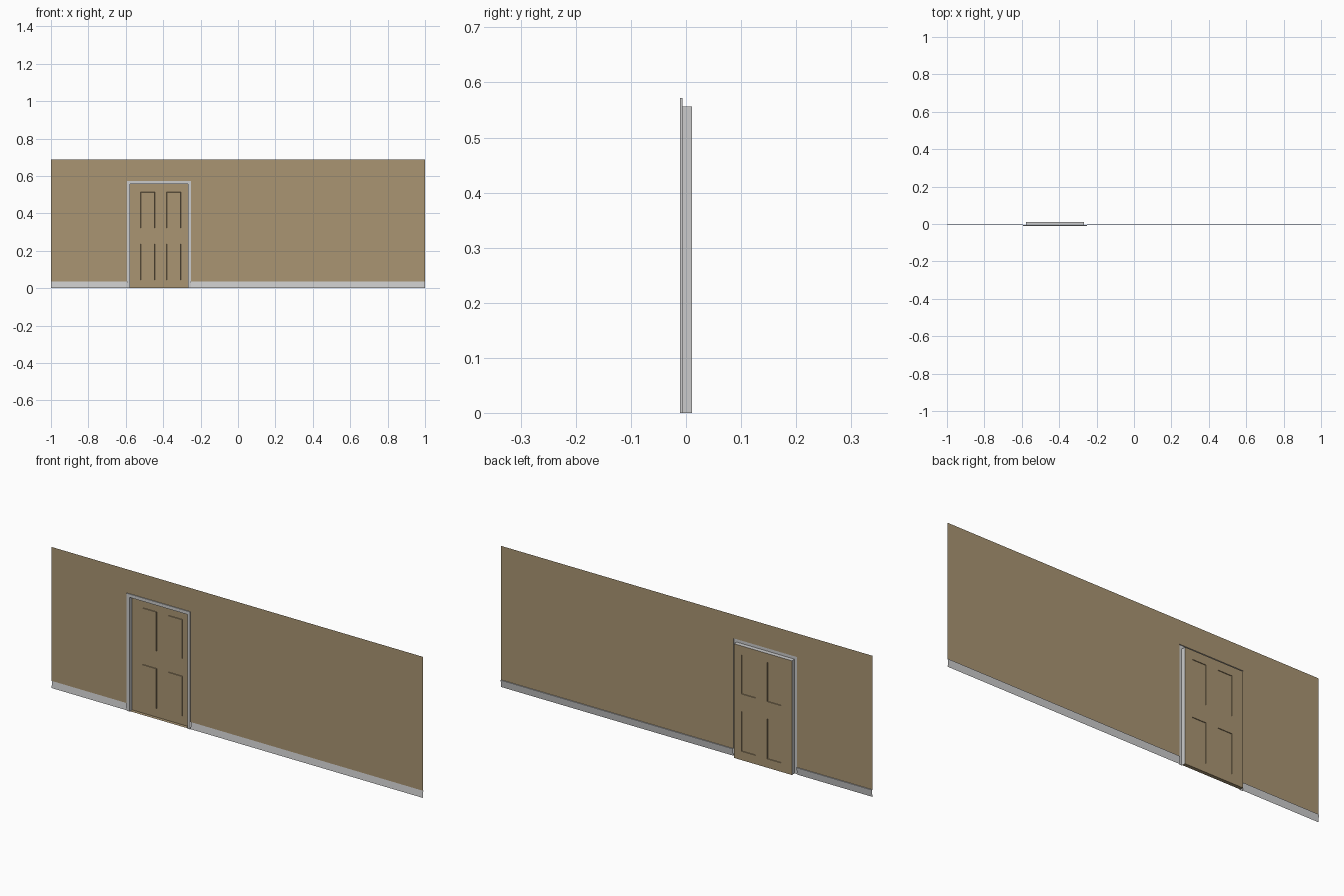
import bpy, bmesh

if "Cube" in bpy.data.objects:
    bpy.data.objects.remove(bpy.data.objects["Cube"])

WALL_Y, FRONT, BACK = -0.0065, -0.0105, 0.0105
TOP, BASE_H = 0.687, 0.035
OUT = (-0.594, -0.251, 0.572)      # trim outer left, right, top
INN = (-0.578, -0.266, 0.556)      # opening left, right, top

tan = bpy.data.materials.new("tan_paint")
tan.diffuse_color = (0.40, 0.30, 0.17, 1)
tan.use_nodes = True
tan.node_tree.nodes["Principled BSDF"].inputs["Base Color"].default_value = tan.diffuse_color


def make(name, bm, mat=None):
    me = bpy.data.meshes.new(name)
    bm.to_mesh(me)
    bm.free()
    ob = bpy.data.objects.new(name, me)
    bpy.context.collection.objects.link(ob)
    if mat:
        me.materials.append(mat)
    return ob


def upright(bm, x0, x1, z0, z1, y):
    """Front-facing upright quad."""
    return bm.faces.new([bm.verts.new(p) for p in
                         ((x0, y, z0), (x1, y, z0), (x1, y, z1), (x0, y, z1))])


# Wall sheet around the doorway
bm = bmesh.new()
upright(bm, -1, OUT[0], BASE_H, TOP, WALL_Y)
upright(bm, OUT[1], 1, BASE_H, TOP, WALL_Y)
upright(bm, OUT[0], OUT[1], OUT[2], TOP, WALL_Y)
bm.edges.ensure_lookup_table()
make("wall", bm, tan)

# Sloping baseboards with a narrow ledge under the wall
bm = bmesh.new()
profile = [(WALL_Y, 0), (-0.002, BASE_H), (WALL_Y, BASE_H)]
for x0, x1 in ((-1, OUT[0]), (OUT[1], 1)):
    rows = [[bm.verts.new((x, y, z)) for x in (x0, x1)] for y, z in profile]
    for a, b in zip(rows, rows[1:]):
        bm.faces.new((a[0], a[1], b[1], b[0]))
make("baseboard", bm)

# Door trim and jamb: one profile swept around the opening
bm = bmesh.new()
loops = []
for (l, r, t), y in ((OUT, WALL_Y), (OUT, FRONT), (INN, FRONT), (INN, BACK)):
    loops.append([bm.verts.new((x, y, z)) for x, z in
                  ((l, 0), (l, t), (r, t), (r, 0))])
for a, b in zip(loops, loops[1:]):
    for i in range(3):
        bm.faces.new((a[i], a[i + 1], b[i + 1], b[i]))
make("door_frame", bm)

# Door sheet with four raised panels
bm = bmesh.new()
xs = [INN[0], -0.52, -0.445, -0.381, -0.306, INN[1]]
zs = [0, 0.043, 0.237, 0.322, 0.513, INN[2]]
grid = [[bm.verts.new((x, BACK, z)) for x in xs] for z in zs]
panels = []
for j in range(5):
    for i in range(5):
        f = bm.faces.new((grid[j][i], grid[j][i + 1],
                          grid[j + 1][i + 1], grid[j + 1][i]))
        if i in (1, 3) and j in (1, 3):
            panels.append(f)
bm.normal_update()
bmesh.ops.inset_individual(bm, faces=panels, thickness=0.001, depth=0.003)
make("door", bm, tan)

# Threshold strip
bm = bmesh.new()
bm.faces.new([bm.verts.new(p) for p in (
    (INN[0], WALL_Y, 0), (INN[1], WALL_Y, 0), (INN[1], BACK, 0), (INN[0], BACK, 0))])
make("threshold", bm, tan)
